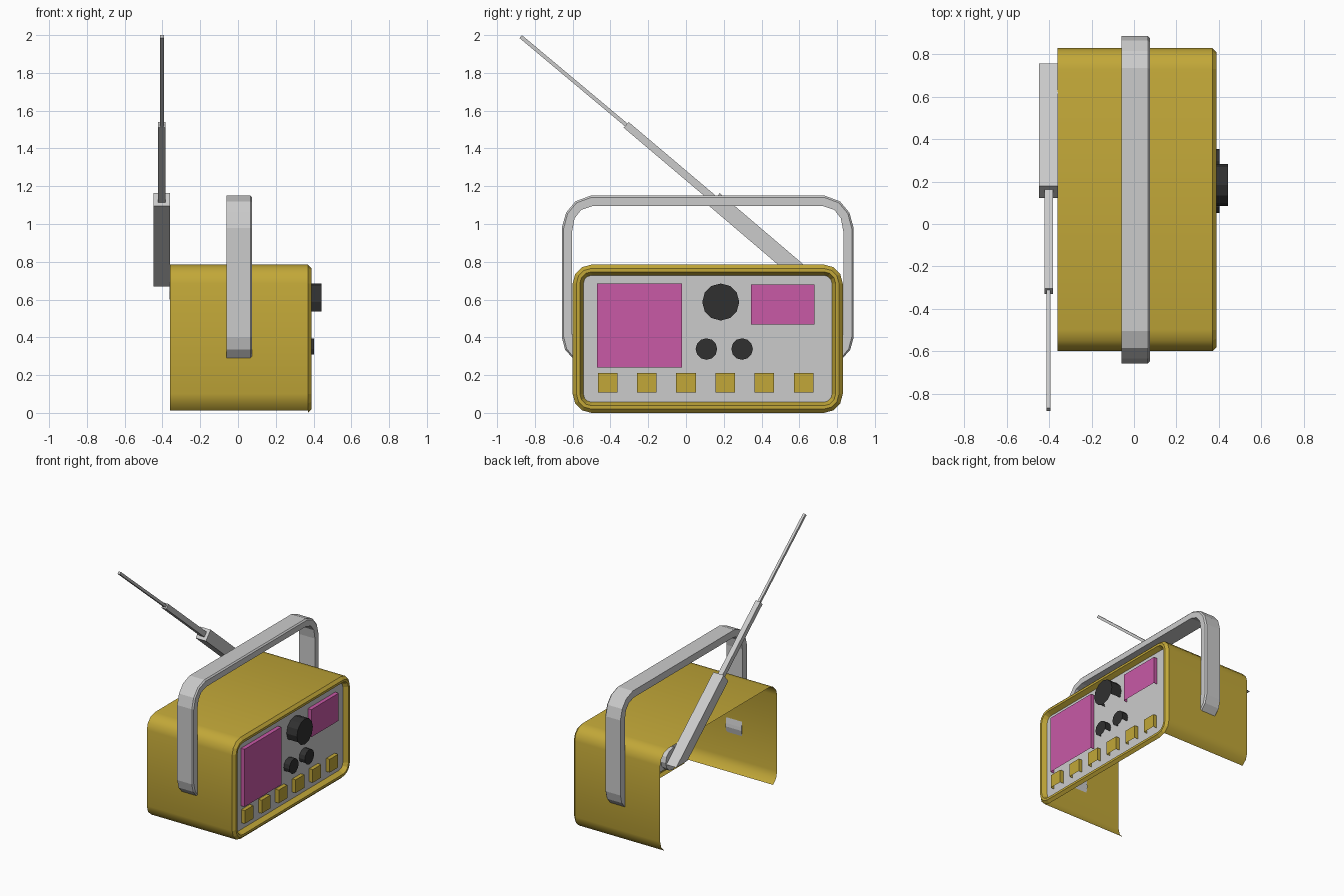
import bpy, math
from mathutils import Vector

if "Cube" in bpy.data.objects:
    bpy.data.objects.remove(bpy.data.objects["Cube"])

CY, HW, H, R = 0.115, 0.715, 0.785, 0.10   # body centre y, half width, height, corner radius


def material(name, rgb):
    m = bpy.data.materials.new(name)
    m.diffuse_color = (*rgb, 1)
    m.use_nodes = True
    m.node_tree.nodes["Principled BSDF"].inputs["Base Color"].default_value = m.diffuse_color
    return m


GOLD = material("gold", (0.54, 0.39, 0.04))
PINK = material("pink", (0.58, 0.10, 0.38))
DARK = material("dark", (0.03, 0.03, 0.03))


def make(name, verts, faces, mat=None, smooth=False):
    me = bpy.data.meshes.new(name)
    me.from_pydata([tuple(v) for v in verts], [], faces)
    me.update()
    ob = bpy.data.objects.new(name, me)
    bpy.context.collection.objects.link(ob)
    if mat:
        me.materials.append(mat)
    for p in me.polygons:
        p.use_smooth = smooth
    return ob


def outline(inset):
    """Rounded rectangle in y,z, from bottom right corner counter-clockwise, 3 segments per corner."""
    pts, r = [], R - inset
    for k, (sy, sz) in enumerate([(1, 0), (1, 1), (-1, 1), (-1, 0)]):
        cy = CY + sy * (HW - R)
        cz = H - R if sz else R
        for i in range(4):
            a = math.radians(-90 + 90 * k + 30 * i)
            pts.append((cy + r * math.cos(a), cz + r * math.sin(a)))
    return pts


def loft(name, loops, closed=True, caps=(False, False), mat=None, smooth=False):
    n = len(loops[0])
    verts = [v for lp in loops for v in lp]
    faces = []
    for j in range(len(loops) - 1):
        for i in range(n if closed else n - 1):
            k = (i + 1) % n
            faces.append((j * n + i, j * n + k, (j + 1) * n + k, (j + 1) * n + i))
    if caps[0]:
        faces.append(tuple(reversed(range(n))))
    if caps[1]:
        faces.append(tuple(range((len(loops) - 1) * n, len(loops) * n)))
    return make(name, verts, faces, mat, smooth)


def ring(x, inset):
    return [(x, y, z) for y, z in outline(inset)]


# Case: sheet open at the back and the bottom
loft("case_shell", [ring(-0.36, 0)[1:-1], ring(0.37, 0)[1:-1]], closed=False, mat=GOLD, smooth=True)

# Front frame and recessed panel
loft("front_frame", [ring(0.37, 0), ring(0.39, 0.02), ring(0.39, 0.038), ring(0.355, 0.057)], mat=GOLD)
panel = ring(0.355, 0.057)
make("front_panel", panel, [tuple(range(len(panel)))])


# Raised blocks on the panel, open underneath
def block(name, y0, y1, z0, z1, x1, mat):
    x0 = 0.355
    path = [(y1, z0), (y1, z1), (y0, z1), (y0, z0)]
    loft(name, [[(x, y, z) for y, z in path] for x in (x0, x1)], closed=False, caps=(False, True), mat=mat)


block("speaker_panel", -0.47, -0.02, 0.24, 0.685, 0.385, PINK)
block("tuning_display", 0.345, 0.68, 0.467, 0.68, 0.385, PINK)
for i in range(6):
    y = -0.415 + 0.2075 * i
    block(f"button_{i + 1}", y - 0.052, y + 0.052, 0.108, 0.21, 0.385, GOLD)


# Twelve-sided knobs, lower side faces left open
def knob(name, y, z, r, x1):
    circ = [(y + r * math.cos(math.radians(a)), z + r * math.sin(math.radians(a)))
            for a in range(-30, 330, 30)]
    verts = [(x, p, q) for x in (0.355, x1) for p, q in circ]
    faces = [(i, i + 1, i + 13, i + 12) for i in range(8)] + [tuple(range(12, 24))]
    make(name, verts, faces, DARK)


knob("large_knob", 0.184, 0.587, 0.098, 0.443)
knob("small_knob_left", 0.108, 0.338, 0.057, 0.403)
knob("small_knob_right", 0.297, 0.338, 0.057, 0.403)

# Carrying handle: swept section with one chamfered edge, mirrored across the body
outer = [(.715, .29), (.755, .335), (.7725, .40), (.7725, .98), (.75, 1.06), (.70, 1.12), (.62, 1.15)]
inner = [(.705, .335), (.708, .36), (.718, .42), (.718, .96), (.705, 1.03), (.67, 1.075), (.61, 1.095)]
stations = []
for s in (-1, 1):
    half = [(Vector((s * o[0], o[1])), Vector((s * i[0], i[1]))) for o, i in zip(outer, inner)]
    stations += half if s < 0 else half[::-1]
loops = []
for o, i in stations:
    m = o.lerp(i, 0.18)
    loops.append([(x, CY + p.x, p.y) for x, p in
                  ((-0.06, i), (0.075, i), (0.075, m), (0.065, o), (-0.06, o))])
loft("handle", loops, caps=(True, True))


# Telescopic aerial: three square rods
def rod(name, a, b, w, flat_start=False):
    a, b = Vector(a), Vector(b)
    u = (b - a).normalized()
    n = Vector((u.y, -u.x))
    ends = []
    for c in (a, b):
        lp = []
        for sx, sn in ((-1, -1), (1, -1), (1, 1), (-1, 1)):
            p = c + n * (sn * w / 2)
            if flat_start and c is a:
                p += u * ((a.y - p.y) / u.y)
            lp.append((-0.403 + sx * w / 2, p.x, p.y))
        ends.append(lp)
    loft(name, ends, caps=(True, True))


rod("aerial_base", (0.69, 0.67), (0.15, 1.13), 0.088, True)
rod("aerial_middle", (0.15, 1.13), (-0.317, 1.525), 0.04)
rod("aerial_tip", (-0.317, 1.525), (-0.875, 1.992), 0.02)

# Aerial pivot behind the case edge
disc = [(0.68 + 0.085 * math.cos(math.tau * i / 12), 0.685 + 0.085 * math.sin(math.tau * i / 12))
        for i in range(12)]
loft("aerial_pivot", [[(x, y, z) for y, z in disc] for x in (-0.362, -0.32)], caps=(True, True))
